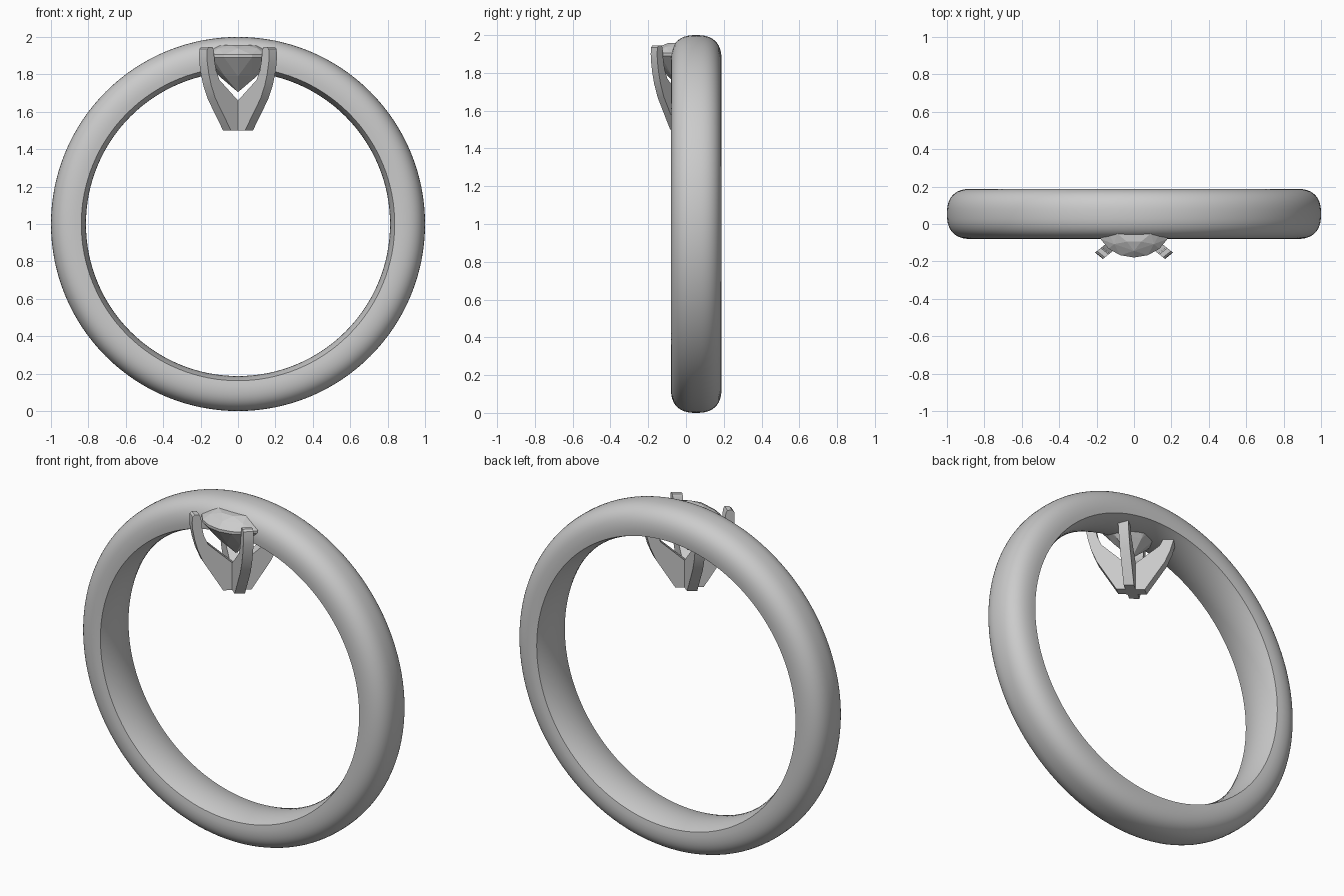
import bpy, bmesh, math

if "Cube" in bpy.data.objects:
    bpy.data.objects.remove(bpy.data.objects["Cube"])

HEAD_Y, SQUASH = -0.02, 0.8   # setting centre and its flattening front to back


def finish(bm, name, smooth=False):
    bmesh.ops.recalc_face_normals(bm, faces=bm.faces)
    me = bpy.data.meshes.new(name)
    bm.to_mesh(me)
    bm.free()
    ob = bpy.data.objects.new(name, me)
    bpy.context.collection.objects.link(ob)
    if smooth:
        bpy.ops.object.select_all(action='DESELECT')
        bpy.context.view_layer.objects.active = ob
        ob.select_set(True)
        bpy.ops.object.shade_smooth_by_angle(angle=math.radians(35))
    return ob


# Band: domed outside, gently curved inside, sharp inner rims
def band():
    half, cy, segs = 0.134, 0.054, 128
    prof = []
    for i in range(25):                       # outer superellipse dome
        t = math.pi * i / 24
        c, s = math.cos(t), max(math.sin(t), 0)
        y = half * math.copysign(abs(c) ** 0.8, c)
        prof.append((y, 0.868 + 0.132 * s ** 0.8))
    for i in range(11):                       # inner comfort curve
        u = -1 + 2 * i / 10
        prof.append((0.13 * u, 0.813 + 0.025 * u * u))
    bm = bmesh.new()
    rings = []
    for k in range(segs):
        a = 2 * math.pi * k / segs
        rings.append([bm.verts.new((r * math.sin(a), cy + y, 1 + r * math.cos(a)))
                      for y, r in prof])
    n = len(prof)
    for k in range(segs):
        p, q = rings[k], rings[(k + 1) % segs]
        for i in range(n):
            j = (i + 1) % n
            bm.faces.new((p[i], p[j], q[j], q[i]))
    finish(bm, "band", True)


# Prong: a flat side profile (radius, height) given a thickness, set at an angle
def prong(name, angle):
    prof = [(0, 1.5), (0.083, 1.5), (0.2, 1.67), (0.232, 1.74), (0.25, 1.80),
            (0.262, 1.86), (0.265, 1.90), (0.262, 1.935), (0.25, 1.945),
            (0.222, 1.945), (0.213, 1.93), (0.207, 1.87), (0.195, 1.82),
            (0.17, 1.77), (0.03, 1.66), (0, 1.64)]
    ca, sa, w = math.cos(angle), math.sin(angle), 0.03
    bm = bmesh.new()
    sides = []
    for s in (-w, w):
        sides.append([bm.verts.new((r * ca - s * sa,
                                    HEAD_Y + SQUASH * (r * sa + s * ca), z))
                      for r, z in prof])
    a, b = sides
    bm.faces.new(a)
    bm.faces.new(b[::-1])
    for i in range(len(a)):
        j = (i + 1) % len(a)
        bm.faces.new((a[i], b[i], b[j], a[j]))
    finish(bm, name, True)


# Stone: convex hull of table, crown, girdle and culet rings
def stone():
    bm = bmesh.new()
    for r, z, n, off in ((0.098, 1.958, 8, 0.5), (0.15, 1.938, 8, 0),
                         (0.193, 1.905, 16, 0), (0.193, 1.89, 16, 0),
                         (0.1, 1.79, 8, 0)):
        for k in range(n):
            a = 2 * math.pi * (k + off) / n
            bm.verts.new((r * math.cos(a), HEAD_Y + SQUASH * 1.03 * r * math.sin(a), z))
    bm.verts.new((0, HEAD_Y, 1.705))
    bmesh.ops.convex_hull(bm, input=bm.verts)
    finish(bm, "stone")


band()
for i, name in enumerate(("back_right", "back_left", "front_left", "front_right")):
    prong(name + "_prong", math.radians(45 + 90 * i))
stone()
